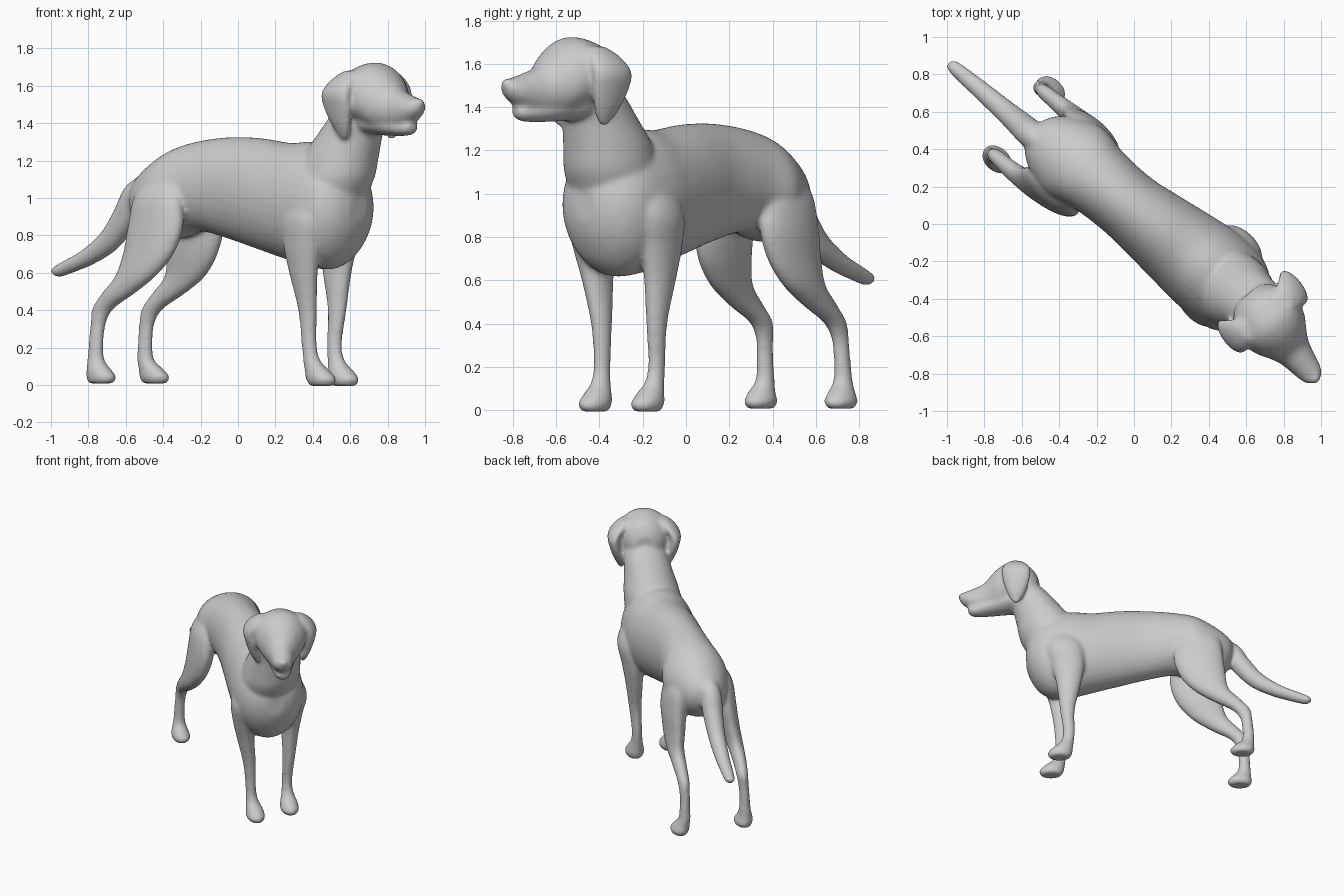
import bpy, bmesh, math
from mathutils import Vector, Matrix

Z = Vector((0, 0, 1))
D = Vector((0.75, -0.66, 0)).normalized()     # body direction, rump to chest
N = Vector((0.66, 0.75, 0)).normalized()      # body left side
H = Vector((0.618, -0.786, 0)).normalized()   # head direction
M = Vector((0.786, 0.618, 0)).normalized()    # head left side
HEAD = Vector((0.66, -0.435, 0))

bm = bmesh.new()


def spline(p, q, r, s, t):
    return [0.5 * (2*b + (c-a)*t + (2*a-5*b+4*c-d)*t*t + (3*b-a-3*c+d)*t**3)
            for a, b, c, d in zip(p, q, r, s)]


def loft(rows, a, b, sides=32, steps=6):
    """Skin smooth elliptical rings; a row is (x, y, z, radius a, radius b)."""
    k = [rows[0]] + list(rows) + [rows[-1]]
    path = [spline(*k[i:i+4], j/steps) for i in range(len(rows)-1) for j in range(steps)]
    path.append(rows[-1])
    rings = []
    for x, y, z, ra, rb in path:
        ring = []
        for i in range(sides):
            w = 2*math.pi*i/sides
            ring.append(bm.verts.new(Vector((x, y, z)) + a*(ra*math.cos(w)) + b*(rb*math.sin(w))))
        rings.append(ring)
    for r, s in zip(rings, rings[1:]):
        for i in range(sides):
            j = (i+1) % sides
            bm.faces.new((r[i], r[j], s[j], s[i]))
    bm.faces.new(rings[0][::-1])
    bm.faces.new(rings[-1])


def head_point(u, v, z):
    return HEAD + H*u + M*v + Z*z


def ball(center, size, axis):
    """Ellipsoid whose first radius follows the given direction."""
    rot = Matrix.Rotation(math.atan2(axis.y, axis.x), 4, 'Z')
    bmesh.ops.create_uvsphere(bm, u_segments=24, v_segments=16, radius=1,
                              matrix=Matrix.Translation(center) @ rot @ Matrix.Diagonal((*size, 1)))


# Torso: along, sideways, top, bottom, half width
torso = [(-.73, .03, 1.07, .93, .07), (-.69, .03, 1.12, .86, .13), (-.60, .035, 1.19, .79, .19),
         (-.46, .045, 1.265, .78, .23), (-.30, .05, 1.305, .82, .20), (-.10, .055, 1.325, .78, .19),
         (.10, .065, 1.32, .725, .21), (.30, .075, 1.295, .67, .235), (.45, .08, 1.30, .63, .25),
         (.60, .08, 1.28, .62, .245), (.70, .075, 1.22, .68, .215), (.765, .075, 1.12, .78, .15),
         (.795, .075, 1.03, .87, .07)]
loft([(*(D*s + N*t + Z*(hi+lo)/2), w, (hi-lo)/2) for s, t, hi, lo, w in torso], N, Z)

# Neck
loft([(.47, -.32, .98, .21, .19), (.515, -.345, 1.10, .225, .205), (.55, -.36, 1.22, .215, .195),
      (.60, -.395, 1.34, .182, .17), (.66, -.44, 1.46, .155, .15), (.69, -.47, 1.55, .11, .12)], H, M)

# Skull and upper muzzle: along, centre height, half width, half height
skull = [(-.08, 1.51, .08, .09), (-.03, 1.535, .14, .145), (.05, 1.545, .18, .168),
         (.13, 1.55, .185, .174), (.20, 1.53, .165, .168), (.26, 1.505, .128, .145),
         (.32, 1.475, .097, .113), (.39, 1.47, .08, .09), (.45, 1.475, .068, .066),
         (.49, 1.485, .052, .045), (.51, 1.49, .032, .028)]
loft([(*head_point(u, 0, z), w, h) for u, z, w, h in skull], M, Z)

# Throat and lower jaw
jaw = [(.02, 1.42, .10, .06), (.10, 1.41, .12, .07), (.20, 1.40, .10, .066),
       (.29, 1.385, .08, .054), (.37, 1.375, .062, .044), (.42, 1.375, .05, .038),
       (.45, 1.38, .028, .022)]
loft([(*head_point(u, 0, z), w, h) for u, z, w, h in jaw], M, Z)

# Nose pad, brows and hanging ears
ball(head_point(.497, 0, 1.505), (.028, .036, .028), H)
ear = [(.075, .12, 1.68, .05, .04), (.06, .17, 1.63, .09, .05), (.045, .212, 1.56, .108, .046),
       (.045, .20, 1.48, .10, .044), (.05, .18, 1.40, .072, .038), (.055, .165, 1.345, .042, .026),
       (.055, .16, 1.315, .018, .014)]
for side in (1, -1):
    ball(head_point(.22, side*.07, 1.60), (.05, .045, .035), H)
    loft([(*head_point(u, side*v, z), a, b) for u, v, z, a, b in ear], H, M)

# Legs: a shared profile of (height, length radius, width radius) on each leg's own path
front_profile = [(-.006, .072, .05), (.03, .092, .066), (.075, .075, .058), (.13, .05, .042),
                 (.22, .044, .036), (.40, .055, .044), (.60, .088, .06), (.75, .12, .075),
                 (.90, .14, .085), (1.04, .11, .06), (1.14, .06, .035)]
front_right = [(.447, -.42), (.445, -.42), (.425, -.408), (.395, -.393), (.38, -.387),
               (.372, -.39), (.35, -.408), (.345, -.425), (.358, -.44), (.385, -.405), (.41, -.36)]
front_left = [(.567, -.178), (.567, -.178), (.55, -.165), (.525, -.145), (.515, -.135),
              (.53, -.135), (.53, -.12), (.54, -.115), (.566, -.12), (.555, -.155), (.53, -.19)]
hind_profile = [(.008, .072, .05), (.04, .092, .066), (.085, .072, .056), (.14, .047, .042),
                (.25, .042, .036), (.34, .046, .037), (.41, .07, .042), (.49, .11, .05),
                (.58, .135, .06), (.70, .17, .073), (.85, .185, .082), (1.0, .16, .07),
                (1.10, .11, .05), (1.17, .05, .03)]
hind_right = [(-.735, .345), (-.73, .345), (-.745, .35), (-.76, .365), (-.757, .365),
              (-.745, .362), (-.72, .345), (-.64, .275), (-.55, .21), (-.48, .18),
              (-.44, .175), (-.43, .18), (-.40, .21), (-.37, .25)]
hind_left = [(-.445, .715), (-.445, .715), (-.465, .718), (-.495, .725), (-.495, .72),
             (-.485, .71), (-.455, .685), (-.37, .615), (-.285, .545), (-.245, .50),
             (-.225, .475), (-.235, .465), (-.26, .43), (-.29, .39)]
for profile, path in ((front_profile, front_right), (front_profile, front_left),
                      (hind_profile, hind_right), (hind_profile, hind_left)):
    loft([(x, y, z, a, b) for (z, a, b), (x, y) in zip(profile, path)], D, N)

# Tail
loft([(-.48, .42, 1.08, .06, .06), (-.55, .48, 1.0, .075, .08), (-.61, .535, .885, .07, .075),
      (-.69, .605, .77, .06, .063), (-.80, .70, .685, .052, .05), (-.90, .785, .635, .044, .042),
      (-.965, .84, .605, .036, .035), (-.988, .857, .597, .02, .02)],
     N, (D*-.6 + Z*.8).normalized())

# Fuse everything into one smooth skin
bmesh.ops.recalc_face_normals(bm, faces=bm.faces)
mesh = bpy.data.meshes.new("dog_body")
bm.to_mesh(mesh)
bm.free()
dog = bpy.data.objects.new("dog_body", mesh)
bpy.context.collection.objects.link(dog)
remesh = dog.modifiers.new("skin", 'REMESH')
remesh.mode = 'VOXEL'
remesh.voxel_size = 0.011
remesh.use_smooth_shade = True
soften = dog.modifiers.new("soften", 'SMOOTH')
soften.factor = 0.5
soften.iterations = 14
bpy.context.view_layer.objects.active = dog
dog.select_set(True)
for name in ("skin", "soften"):
    bpy.ops.object.modifier_apply(modifier=name)
bpy.ops.object.shade_smooth()

# Eyes
for side, name in ((1, "left_eye"), (-1, "right_eye")):
    bpy.ops.mesh.primitive_uv_sphere_add(segments=20, ring_count=12, radius=.02,
                                         location=head_point(.266, side*.08, 1.568))
    bpy.context.object.name = name
    bpy.ops.object.shade_smooth()
